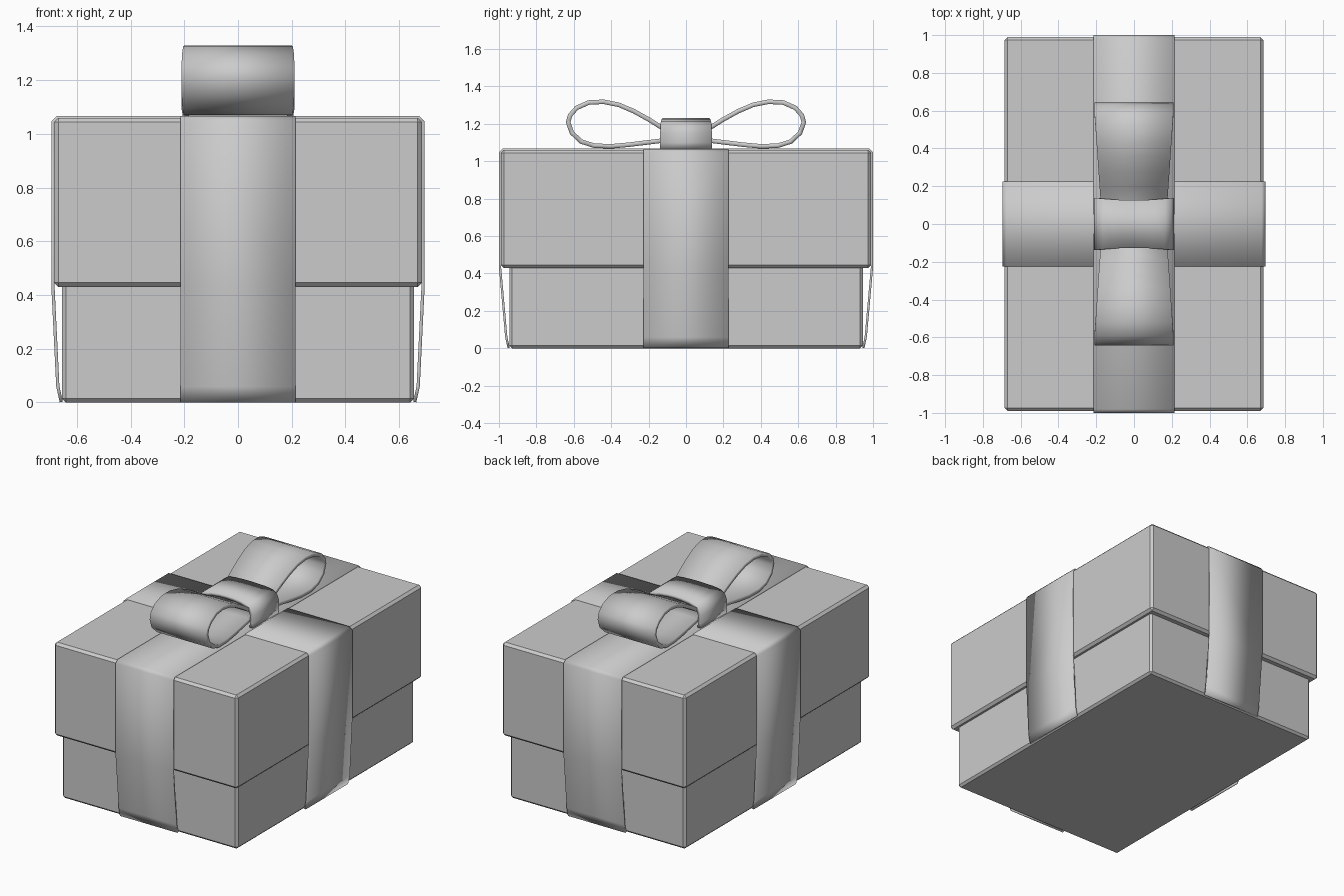
import bpy, bmesh, math

if "Cube" in bpy.data.objects:
    bpy.data.objects.remove(bpy.data.objects["Cube"])


def smooth(ob, angle=35):
    bpy.ops.object.select_all(action='DESELECT')
    ob.select_set(True)
    bpy.context.view_layer.objects.active = ob
    bpy.ops.object.shade_smooth_by_angle(angle=math.radians(angle))


def box(name, hx, hy, z0, z1, bevel):
    bpy.ops.mesh.primitive_cube_add(size=2, location=(0, 0, (z0 + z1) / 2))
    ob = bpy.context.object
    ob.name = name
    ob.scale = (hx, hy, (z1 - z0) / 2)
    bpy.ops.object.transform_apply(location=True, rotation=False, scale=True)
    mod = ob.modifiers.new("bevel", 'BEVEL')
    mod.width = bevel
    mod.segments = 1
    return ob


def strip(name, path, half_width, thickness, along='Y', mirror=False):
    """Ribbon following (horizontal, z) points, widened across the other axis."""
    bm = bmesh.new()
    rows = []
    for h, z in path:
        w = half_width(h, z)
        rows.append([bm.verts.new((s * w, h, z) if along == 'Y' else (h, s * w, z))
                     for s in (-1, 1)])
    for a, b in zip(rows, rows[1:]):
        bm.faces.new((a[0], a[1], b[1], b[0]))
    me = bpy.data.meshes.new(name)
    bm.to_mesh(me)
    bm.free()
    ob = bpy.data.objects.new(name, me)
    bpy.context.collection.objects.link(ob)
    smooth(ob)
    sol = ob.modifiers.new("thickness", 'SOLIDIFY')
    sol.thickness = thickness
    sol.offset = 0
    sol.use_even_offset = True
    if mirror:
        mir = ob.modifiers.new("mirror", 'MIRROR')
        mir.use_axis = (False, True, False)
        mir.use_mirror_merge = False
    return ob


def symmetric(half):
    return half + [(-h, z) for h, z in reversed(half) if h > 0]


# Box and lid
box("box_base", 0.655, 0.945, 0.0, 0.5, 0.014)
box("box_lid", 0.685, 0.99, 0.43, 1.06, 0.016)


# Ribbons draped over the lid, tapering in to the base below it
def wrap(lid, base, z_top):
    return symmetric([(base + 0.003, 0.002), (base + 0.016, 0.06), (lid + 0.004, 0.43),
                      (lid + 0.004, z_top - 0.016), (lid - 0.012, z_top)])


strip("ribbon_lengthwise", wrap(0.99, 0.945, 1.061), lambda h, z: 0.214, 0.012)
strip("ribbon_crosswise", wrap(0.685, 0.655, 1.06), lambda h, z: 0.226, 0.012, along='X')

# Pair of bow loops
loop = [(0.02, 1.15), (0.13, 1.18), (0.20, 1.224), (0.28, 1.268), (0.36, 1.302),
        (0.44, 1.318), (0.52, 1.314), (0.585, 1.285), (0.62, 1.245), (0.63, 1.208),
        (0.61, 1.152), (0.56, 1.105), (0.49, 1.083), (0.40, 1.08), (0.31, 1.088),
        (0.22, 1.099), (0.13, 1.11), (0.02, 1.12)]
strip("bow_loops", loop,
      lambda h, z: 0.175 + 0.035 * min(1, max(0, (h - 0.1) / 0.5)), 0.024, mirror=True)

# Knot band over the middle of the bow
knot = symmetric([(0.193, 1.062), (0.199, 1.10), (0.198, 1.15), (0.186, 1.185),
                  (0.16, 1.203), (0.11, 1.213), (0.05, 1.218), (0, 1.219)])
strip("bow_knot", knot,
      lambda h, z: 0.126 + 0.012 * min(1, (h / 0.195) ** 2), 0.024, along='X')
